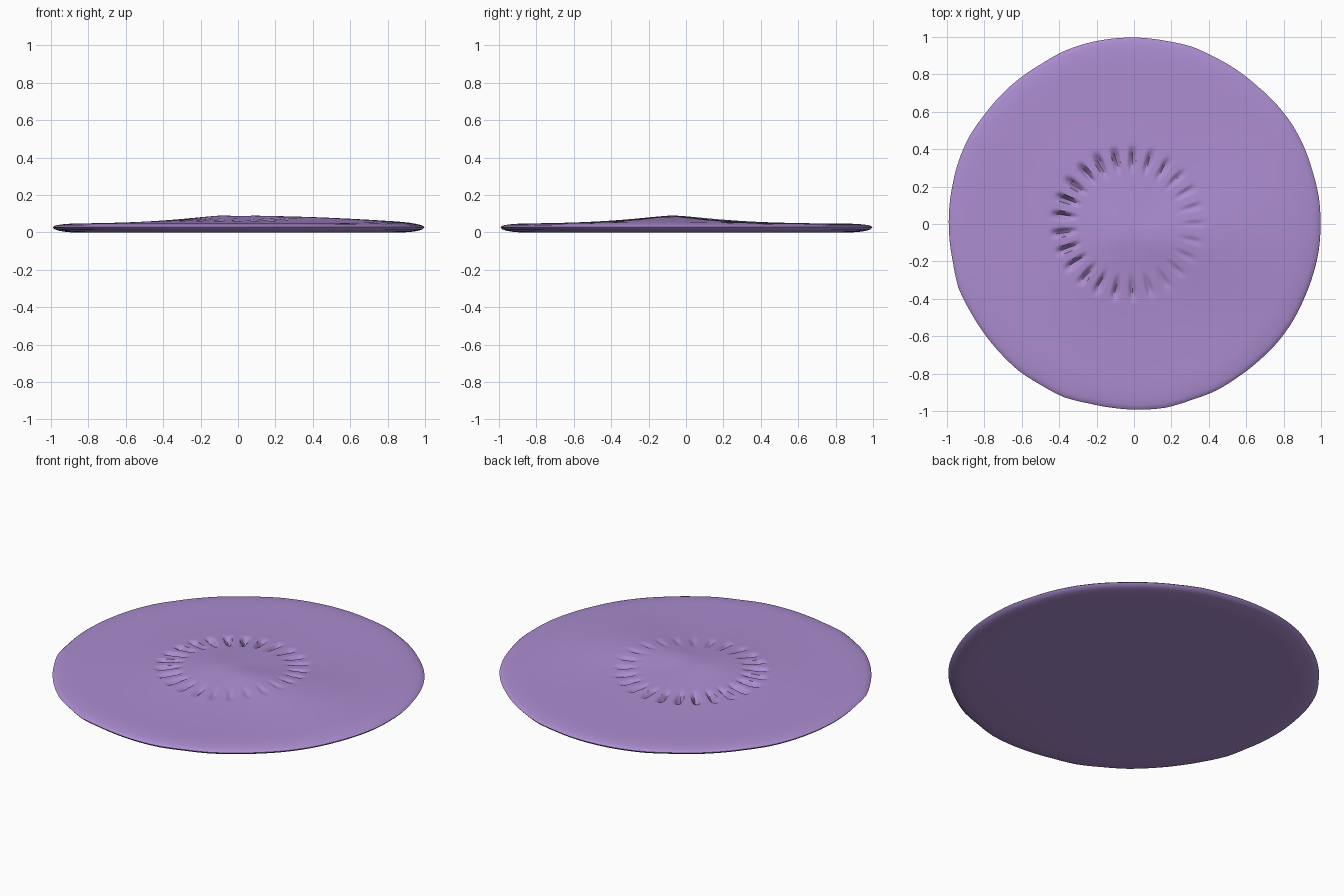
import bpy, bmesh, math, random

if "Cube" in bpy.data.objects:
    bpy.data.objects.remove(bpy.data.objects["Cube"])

random.seed(4)
SEG, TEETH, RIM = 225, 25, 45
rim_noise = [random.uniform(0, 0.012) for _ in range(RIM)]


def rim_radius(i):
    # slightly uneven outline, interpolated between a few points
    t = i * RIM / SEG
    k, f = int(t), t - int(t)
    return 1 - (rim_noise[k % RIM] * (1 - f) + rim_noise[(k + 1) % RIM] * f)


def top_height(x, y, r):
    # thin plate, low off-centre peak and a ridge running to the right
    z = 0.046 + 0.003 * (1 - r)
    dx, dy = x + 0.08, y + 0.07
    d, a = math.hypot(dx, dy), math.atan2(dy, dx)
    k = max(0, math.cos(a + 0.02)) ** 6
    k *= min(1, d / 0.15)
    z += 0.042 * ((1 - k) * math.exp(-(d / 0.33) ** 1.4) + k * max(0, 1 - (d / 1.1) ** 2))
    # ring of radial dents: gentle inner slope, steep outer wall
    rx, ry = x + 0.03, y
    q, b = math.hypot(rx, ry), math.atan2(ry, rx)
    if 0.26 < q < 0.43:
        s = (q - 0.26) / 0.10 if q < 0.36 else (0.43 - q) / 0.07
        s = s * s * (3 - 2 * s)
        tooth = max(0, math.cos(TEETH * b)) ** 1.5
        fade = 0.6 + 0.4 * math.cos(b - 2.8)
        z -= 0.042 * s * tooth * fade
    # rounded edge
    e = max(0, (r - 0.85) / 0.15)
    return 0.028 + (z - 0.028) * math.sqrt(max(0, 1 - e ** 2.5))


bm = bmesh.new()
radii = [0.03 + 0.045 * i for i in range(5)]
radii += [0.225 + 0.0125 * i for i in range(20)]
radii += [0.5, 0.55, 0.6, 0.66, 0.72, 0.78, 0.84, 0.88, 0.92, 0.95, 0.975, 0.99, 1.0]
profile = [(r, True) for r in radii]
profile += [(r, False) for r in (0.99, 0.97, 0.94, 0.9, 0.85)]

rings = []
for r, is_top in profile:
    ring = []
    for i in range(SEG):
        a = 2 * math.pi * i / SEG
        rr = r * (rim_radius(i) if r > 0.9 else 1)
        x, y = rr * math.cos(a), rr * math.sin(a)
        if is_top:
            z = top_height(x, y, r)
        else:
            e = (r - 0.85) / 0.15
            z = 0.028 * (1 - math.sqrt(1 - e ** 2.5))
        ring.append(bm.verts.new((x, y, z)))
    rings.append(ring)

# skin between rings, then close the top and the flat base
for lo, hi in zip(rings, rings[1:]):
    for i in range(SEG):
        j = (i + 1) % SEG
        bm.faces.new((lo[i], hi[i], hi[j], lo[j]))
centre = bm.verts.new((0, 0, top_height(0, 0, 0)))
for i in range(SEG):
    bm.faces.new((centre, rings[0][i], rings[0][(i + 1) % SEG]))
bm.faces.new(list(reversed(rings[-1])))
bmesh.ops.recalc_face_normals(bm, faces=bm.faces)

mesh = bpy.data.meshes.new("flat_disc")
bm.to_mesh(mesh)
bm.free()
disc = bpy.data.objects.new("flat_disc", mesh)
bpy.context.collection.objects.link(disc)

purple = bpy.data.materials.new("soft purple")
purple.diffuse_color = (0.41, 0.265, 0.63, 1)
purple.use_nodes = True
purple.node_tree.nodes["Principled BSDF"].inputs["Base Color"].default_value = purple.diffuse_color
mesh.materials.append(purple)

bpy.context.view_layer.objects.active = disc
disc.select_set(True)
bpy.ops.object.shade_smooth_by_angle(angle=math.radians(50))
